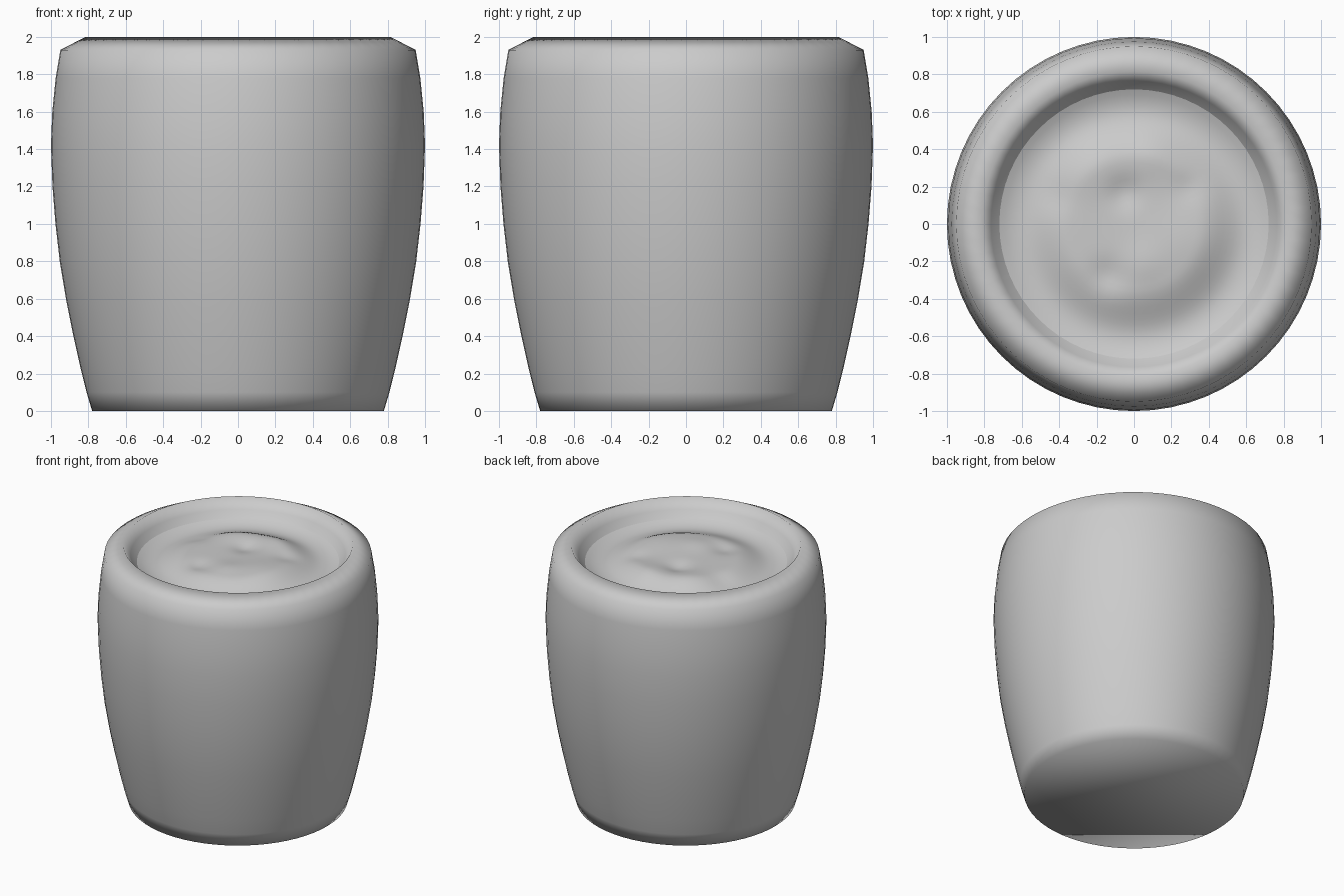
import bpy, bmesh, math

if "Cube" in bpy.data.objects:
    bpy.data.objects.remove(bpy.data.objects["Cube"])

SEG = 64
grey = bpy.data.materials.new("light grey")
grey.diffuse_color = (0.6, 0.6, 0.6, 1)
grey.use_nodes = True
grey.node_tree.nodes["Principled BSDF"].inputs["Base Color"].default_value = grey.diffuse_color


def lathe(name, profile, height=None, cap_first=False, cap_last=False):
    """Spin (radius, z) points round z; height(x, y) adds relief to z."""
    bm = bmesh.new()
    rings = []
    for r, z in profile:
        ring = []
        for i in range(SEG):
            a = 2 * math.pi * i / SEG
            x, y = r * math.cos(a), r * math.sin(a)
            ring.append(bm.verts.new((x, y, z + (height(x, y) if height else 0))))
        rings.append(ring)
    for lo, hi in zip(rings, rings[1:]):
        for i in range(SEG):
            j = (i + 1) % SEG
            bm.faces.new((lo[i], lo[j], hi[j], hi[i]))
    if cap_first:
        bm.faces.new(rings[0][::-1])
    if cap_last:
        c = bm.verts.new((0, 0, profile[-1][1] + (height(0, 0) if height else 0)))
        for i in range(SEG):
            bm.faces.new((rings[-1][i], rings[-1][(i + 1) % SEG], c))
    for f in bm.faces:
        f.smooth = True
    me = bpy.data.meshes.new(name)
    bm.to_mesh(me)
    bm.free()
    me.materials.append(grey)
    ob = bpy.data.objects.new(name, me)
    bpy.context.collection.objects.link(ob)
    return ob


# Pot: flat base, bulging wall, chamfered rim, sloping inner wall
lathe("pot", [(0.78, 0), (0.81, 0.1), (0.84, 0.22), (0.88, 0.4), (0.92, 0.6),
              (0.953, 0.8), (0.976, 1.0), (0.992, 1.2), (1.0, 1.42),
              (0.993, 1.6), (0.975, 1.78), (0.95, 1.93), (0.815, 2.0),
              (0.765, 1.92), (0.72, 1.87)], cap_first=True)

# Soil: low uneven mound surrounded by a shallow moat
BUMPS = [(0.28, -0.10, 0.022, 0.20), (-0.05, 0.17, -0.025, 0.09),
         (0.30, 0.20, -0.015, 0.08), (-0.42, 0.15, -0.015, 0.09),
         (-0.15, -0.28, -0.02, 0.09), (0.08, 0.36, 0.02, 0.14),
         (-0.22, 0.30, 0.015, 0.14), (0.05, -0.22, 0.015, 0.12)]


def relief(x, y):
    fade = max(0.0, 1 - (math.hypot(x, y) / 0.72) ** 4)
    return fade * sum(h * math.exp(-((x - a) ** 2 + (y - b) ** 2) / (w * w))
                      for a, b, h, w in BUMPS)


def soil_z(r):
    t = min(1, max(0, (0.60 - r) / 0.25))
    rim = 0.03 * max(0, (r - 0.60) / 0.12) ** 2
    return 1.84 + rim + 0.065 * t * t * (3 - 2 * t)


lathe("soil", [(r, soil_z(r)) for r in [0.72 - 0.03 * k for k in range(24)]],
      height=relief, cap_last=True)
